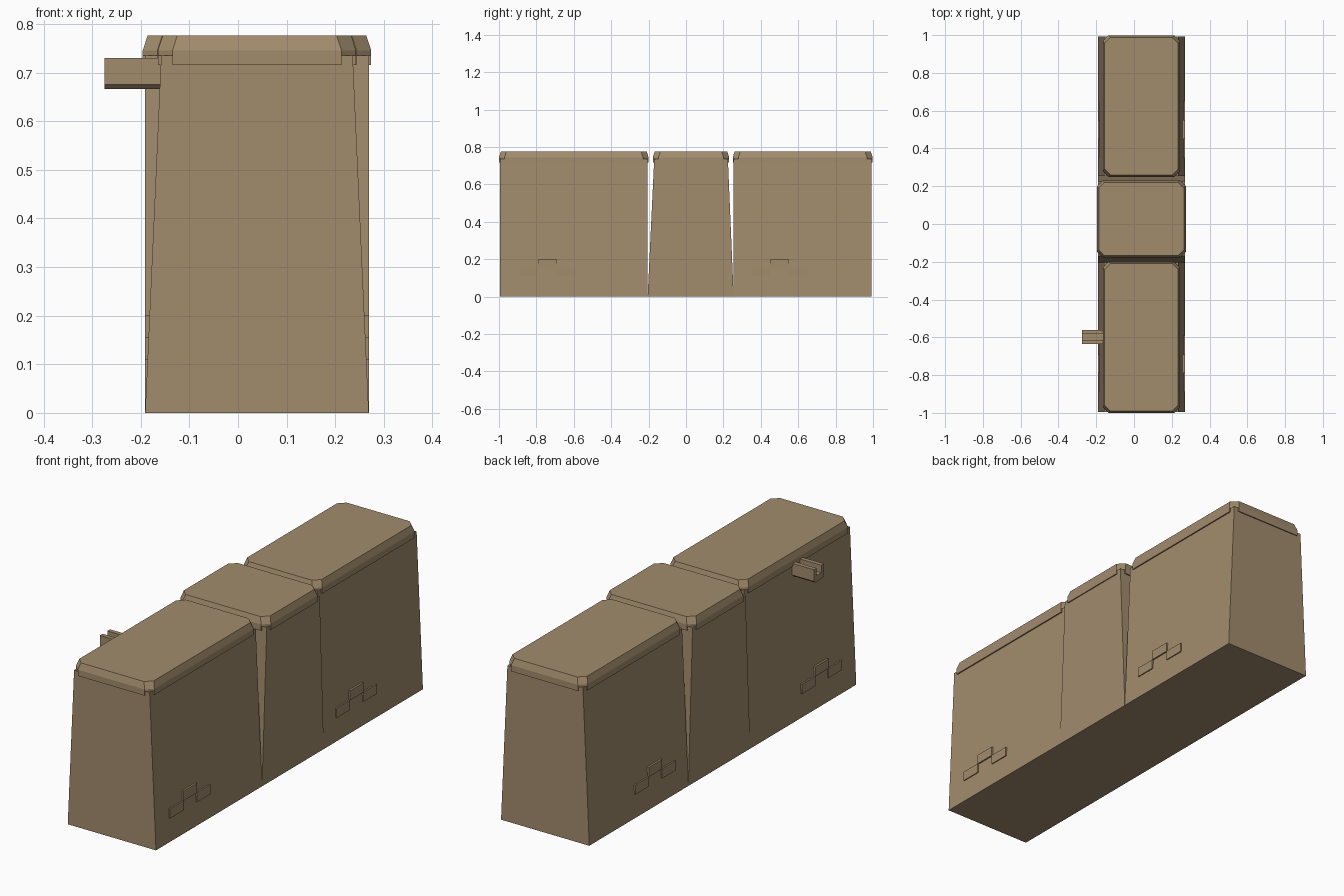
import bpy, bmesh

old = bpy.data.objects.get("Cube")
if old:
    bpy.data.objects.remove(old, do_unlink=True)

CX = 0.039          # centre line of the three blocks
BODY_TOP = 0.735

tan = bpy.data.materials.new("tan")
tan.use_nodes = True
colour = (0.36, 0.262, 0.152, 1)
tan.diffuse_color = colour
bsdf = tan.node_tree.nodes["Principled BSDF"]
bsdf.inputs["Base Color"].default_value = colour
bsdf.inputs["Roughness"].default_value = 0.8


def loft(bm, rings):
    """Join equal rings of points into a closed solid."""
    loops = [[bm.verts.new(p) for p in ring] for ring in rings]
    for a, b in zip(loops, loops[1:]):
        for i in range(len(a)):
            j = (i + 1) % len(a)
            bm.faces.new((a[i], a[j], b[j], b[i]))
    bm.faces.new(loops[0][::-1])
    bm.faces.new(loops[-1])


def rect(x0, x1, y0, y1, z):
    return [(x0, y0, z), (x1, y0, z), (x1, y1, z), (x0, y1, z)]


def octagon(x0, x1, y0, y1, z, c, inset=0):
    x0, x1, y0, y1 = x0 + inset, x1 - inset, y0 + inset, y1 - inset
    return [(x0 + c, y0, z), (x1 - c, y0, z), (x1, y0 + c, z), (x1, y1 - c, z),
            (x1 - c, y1, z), (x0 + c, y1, z), (x0, y1 - c, z), (x0, y0 + c, z)]


def box(bm, x0, x1, y0, y1, z0, z1):
    loft(bm, [rect(x0, x1, y0, y1, z0), rect(x0, x1, y0, y1, z1)])


def finish(bm, name):
    bmesh.ops.recalc_face_normals(bm, faces=bm.faces)
    mesh = bpy.data.meshes.new(name)
    bm.to_mesh(mesh)
    bm.free()
    mesh.materials.append(tan)
    obj = bpy.data.objects.new(name, mesh)
    bpy.context.collection.objects.link(obj)
    return obj


def make_body(name, base, top):
    bm = bmesh.new()
    loft(bm, [rect(*base, 0), rect(*top, BODY_TOP)])
    finish(bm, name)


def make_lid(name, x0, x1, y0, y1):
    # bevelled slab with clipped corners
    bm = bmesh.new()
    c = 0.03
    loft(bm, [octagon(x0, x1, y0, y1, BODY_TOP, c),
              octagon(x0, x1, y0, y1, 0.745, c),
              octagon(x0, x1, y0, y1, 0.776, c, 0.01)])
    # skirt flaps, open at the corners
    t = 0.012
    for a, b in ((x0, x0 + t), (x1 - t, x1)):
        box(bm, a, b, y0 + c, y1 - c, 0.716, BODY_TOP)
    for a, b in ((y0, y0 + t), (y1 - t, y1)):
        box(bm, x0 + c, x1 - c, a, b, 0.716, BODY_TOP)
    finish(bm, name)


# End blocks lean inward in x, the middle block leans inward in y
W, N = 0.23, 0.197
for name, y0, y1 in (("front", -0.995, -0.205), ("back", 0.255, 0.993)):
    make_body(name + "_block", (CX - W, CX + W, y0, y1), (CX - N, CX + N, y0, y1))
    make_lid(name + "_lid", CX - 0.204, CX + 0.204, y0 - 0.005, y1 + 0.005)
make_body("middle_block", (CX - W, CX + W, -0.205, 0.255),
          (CX - W, CX + W, -0.17, 0.224))
make_lid("middle_lid", CX - 0.235, CX + 0.235, -0.177, 0.231)

# Small raised bricks low on both long sides
for name, start in (("front", -0.89), ("back", 0.35)):
    bm = bmesh.new()
    for side in (-1, 1):
        outer, inner = CX + side * W, CX + side * 0.21
        for step, z in ((0, 0.11), (1, 0.155), (2, 0.11)):
            y = start + step * 0.1
            box(bm, min(outer, inner), max(outer, inner), y, y + 0.1, z, z + 0.045)
    finish(bm, name + "_bricks")

# Open-topped channel sticking out of the right side
bm = bmesh.new()
profile = [(-0.635, 0.675), (-0.625, 0.666), (-0.57, 0.666), (-0.56, 0.675),
           (-0.56, 0.73), (-0.58, 0.73), (-0.58, 0.695),
           (-0.615, 0.695), (-0.615, 0.73), (-0.635, 0.73)]
loft(bm, [[(x, y, z) for y, z in profile] for x in (-0.275, -0.14)])
finish(bm, "side_spout")
